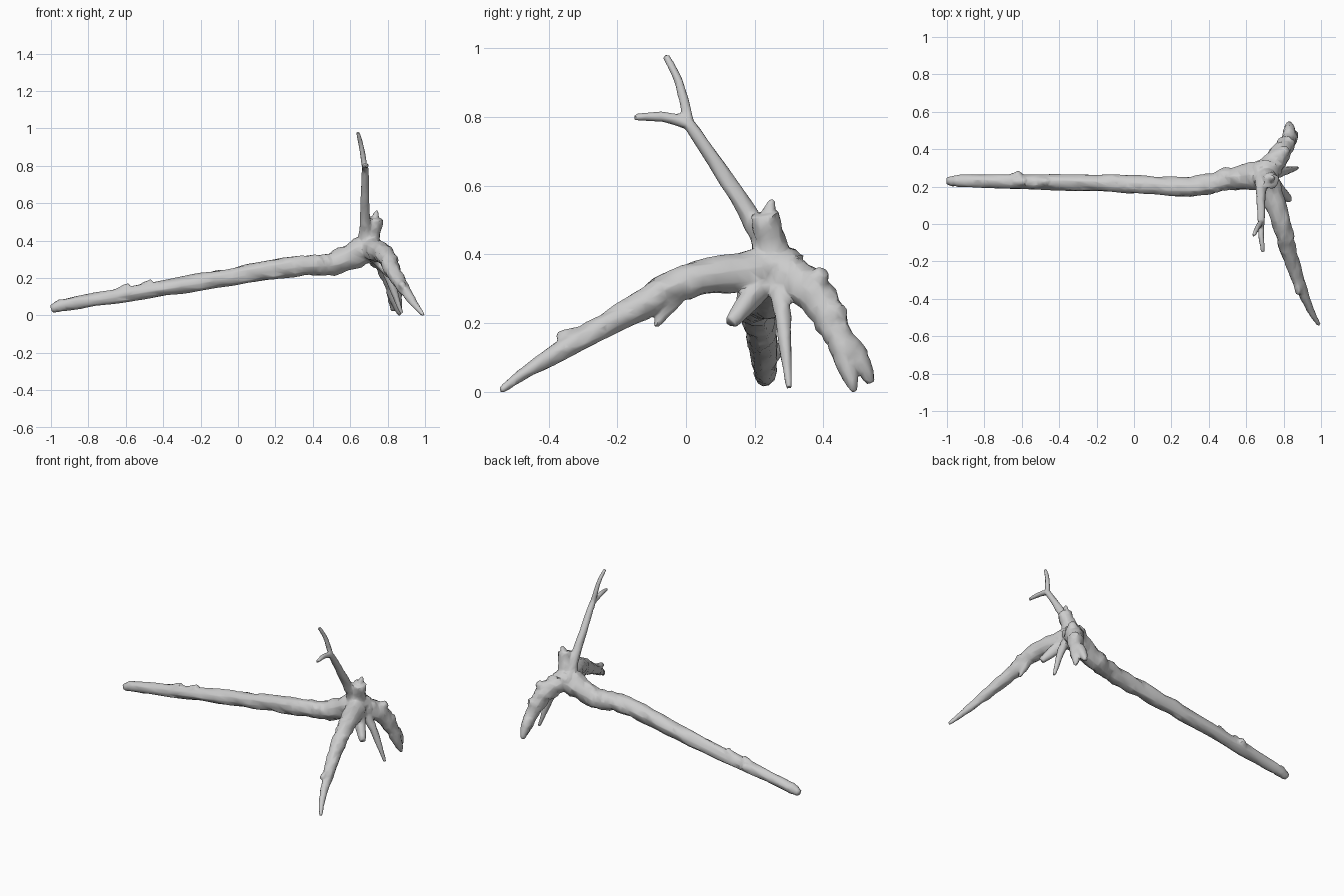
import bpy, bmesh, math, random
from mathutils import Vector
from mathutils.geometry import interpolate_bezier

random.seed(4)
default_cube = bpy.data.objects.get("Cube")
if default_cube:
    bpy.data.objects.remove(default_cube, do_unlink=True)

wood = bpy.data.materials.new("weathered grey wood")
wood.use_nodes = True
grey = (.6, .6, .6, 1)
wood.diffuse_color = grey
wood.node_tree.nodes["Principled BSDF"].inputs["Base Color"].default_value = grey

bm = bmesh.new()
SIDES = 10
SAMPLES = 8
ROUGHNESS = .12


def smooth_path(knots):
    """Smooth curve through the given knots."""
    path = [knots[0]]
    last = len(knots) - 1
    for i in range(last):
        before, start = knots[max(i - 1, 0)], knots[i]
        end, after = knots[i + 1], knots[min(i + 2, last)]
        leave = start + (end - before) / 6
        arrive = end - (after - start) / 6
        path.extend(interpolate_bezier(start, leave, arrive, end, SAMPLES)[1:])
    return path


def limb(*knots, thick, thin, flare=0):
    """Closed uneven tube that tapers to its tip and may flare at its base."""
    path = smooth_path([Vector(knot) for knot in knots])
    lengths = [(b - a).length for a, b in zip(path, path[1:])]
    total, travelled = sum(lengths), 0
    side, old_axis, rings = None, None, []
    for i, centre in enumerate(path):
        axis = (path[min(i + 1, len(path) - 1)] - path[max(i - 1, 0)]).normalized()
        if side is None:
            side = axis.orthogonal().normalized()
        else:
            side = old_axis.rotation_difference(axis) @ side
        old_axis, up = axis, axis.cross(side)
        share = travelled / total
        radius = thick + (thin - thick) * share ** 2 + flare * (1 - share) ** 8
        ring = []
        for k in range(SIDES):
            angle = math.tau * k / SIDES
            reach = radius * random.uniform(1 - ROUGHNESS, 1 + ROUGHNESS)
            spoke = side * math.cos(angle) + up * math.sin(angle)
            ring.append(bm.verts.new(centre + spoke * reach))
        rings.append(ring)
        if i < len(lengths):
            travelled += lengths[i]
    for low, high in zip(rings, rings[1:]):
        for k in range(SIDES):
            n = (k + 1) % SIDES
            bm.faces.new((low[k], low[n], high[n], high[k]))
    bm.faces.new(reversed(rings[0]))
    bm.faces.new(rings[-1])
    return path


def stubs(path, shares, offset, thick, thin):
    """Snapped knots leaving a limb at the given shares of its path."""
    for share in shares:
        base = path[round(share * (len(path) - 1))]
        limb(base, base + Vector(offset), thick=thick, thin=thin)


# Crown where the trunk, roots and branch meet
hub = Vector((.7, .26, .36))

# Long trunk with a blunt broken end
trunk_end = Vector((-.93, .23, .057))
trunk = limb(hub, (.5, .24, .275), (.3, .2, .262), (-.2, .22, .178), trunk_end,
             thick=.052, thin=.033, flare=.03)
limb(trunk_end, (-1, .23, .035), thick=.033, thin=.02)

# Bark lumps on top and a knot on each flank
stubs(trunk, (.63, .75), (.12, 0, .045), thick=.035, thin=.022)
stubs(trunk, (.84, .9), (.08, 0, .055), thick=.03, thin=.02)
stubs(trunk, (.88,), (.05, .045, .025), thick=.035, thin=.018)
stubs(trunk, (.5,), (.02, -.03, .01), thick=.04, thin=.02)

# Front root with snapped side shoots
front_root = limb(hub, (.79, 0, .32), (.83, -.16, .235), (.93, -.43, .08), (.99, -.54, .003),
                  thick=.053, thin=.01, flare=.02)
stubs(front_root, (.25,), (.03, -.09, -.13), thick=.03, thin=.008)
stubs(front_root, (.6,), (.01, -.1, -.01), thick=.025, thin=.014)

# Back root with a split end
heel = Vector((.83, .45, .15))
back_root = limb(hub, (.78, .375, .285), heel, thick=.063, thin=.04, flare=.015)
limb(heel, (.865, .49, 0), thick=.038, thin=.009)
limb(heel, (.83, .5, .1), (.83, .54, .025), thick=.038, thin=.012)
stubs(back_root, (.7,), (.04, .04, .01), thick=.04, thin=.024)
stubs(back_root, (.4,), (.05, .04, .05), thick=.045, thin=.018)

# Small hanging roots
limb(hub, (.79, .28, .24), (.875, .3, .01), thick=.027, thin=.009, flare=.03)
limb(hub, (.83, .13, .2), thick=.04, thin=.02, flare=.02)

# Upright branch with a fork
fork = Vector((.68, .01, .78))
limb(hub, (.68, .2, .49), fork, thick=.028, thin=.018, flare=.06)
limb(fork, (.66, -.02, .9), (.64, -.06, .98), thick=.015, thin=.01)
limb(fork, (.68, -.06, .8), (.69, -.15, .8), thick=.017, thin=.01)

# Broken stump with a splinter beside the branch
stump = limb(hub, (.735, .23, .52), thick=.048, thin=.042, flare=.03)
stubs(stump, (.8,), (.01, .02, .055), thick=.02, thin=.008)

mesh = bpy.data.meshes.new("fallen_tree")
bm.to_mesh(mesh)
bm.free()
mesh.materials.append(wood)
tree = bpy.data.objects.new("fallen_tree", mesh)
bpy.context.collection.objects.link(tree)

# Fuse the limbs into one skin, then thin it to an irregular low-poly surface
fuse = tree.modifiers.new("fuse", 'REMESH')
fuse.mode = 'VOXEL'
fuse.voxel_size = .006
soften = tree.modifiers.new("soften", 'SMOOTH')
soften.iterations = 2
thinning = tree.modifiers.new("thin", 'DECIMATE')
thinning.ratio = .06

bpy.ops.object.select_all(action='DESELECT')
tree.select_set(True)
bpy.context.view_layer.objects.active = tree
for modifier_name in ("fuse", "soften", "thin"):
    bpy.ops.object.modifier_apply(modifier=modifier_name)
bpy.ops.object.shade_smooth_by_angle(angle=math.radians(50))
